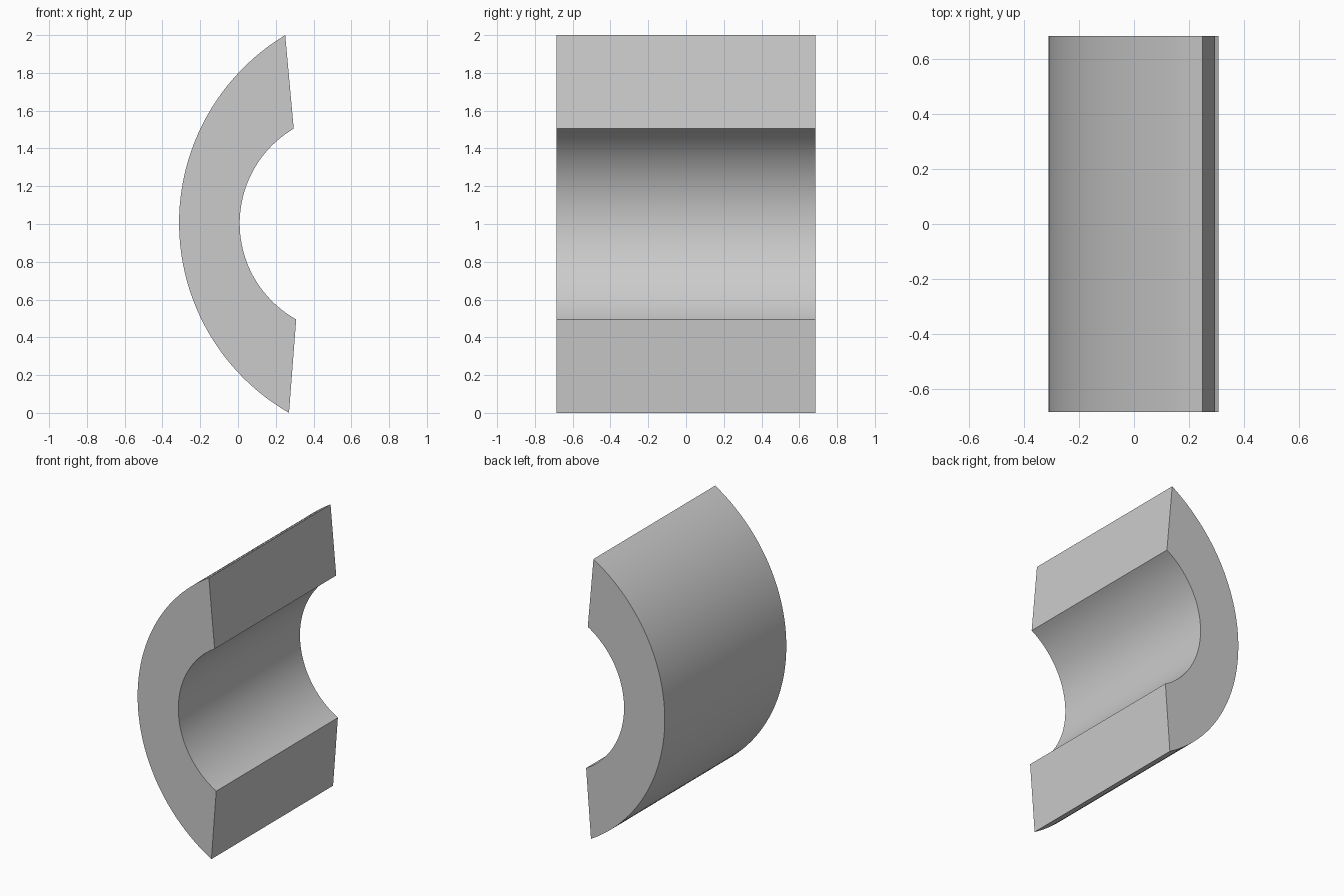
import bpy, bmesh, math
from mathutils import Vector

cube = bpy.data.objects.get("Cube")
if cube:
    bpy.data.objects.remove(cube, do_unlink=True)


def arc(a, b, c, steps):
    """Points on the circle from a through b to c, as (x, z)."""
    a, b, c = Vector(a), Vector(b), Vector(c)
    d = 2 * (a.x * (b.y - c.y) + b.x * (c.y - a.y) + c.x * (a.y - b.y))
    aa, bb, cc = a.length_squared, b.length_squared, c.length_squared
    centre = Vector(((aa * (b.y - c.y) + bb * (c.y - a.y) + cc * (a.y - b.y)) / d,
                     (aa * (c.x - b.x) + bb * (a.x - c.x) + cc * (b.x - a.x)) / d))
    radius = (a - centre).length
    # The arcs bulge towards -x, so angles run through pi
    start, end = [math.atan2(p.y - centre.y, p.x - centre.x) % math.tau for p in (a, c)]
    angles = [start + (end - start) * i / steps for i in range(steps + 1)]
    return [(centre.x + radius * math.cos(t), centre.y + radius * math.sin(t))
            for t in angles]


# Crescent cross-section: outer arc downwards, inner arc back up
half_depth = 0.685
outer = arc((0.25, 2.0), (-0.312, 1.0), (0.27, 0.0), 48)
inner = arc((0.295, 1.505), (0.009, 1.0), (0.308, 0.495), 48)
profile = outer + inner[::-1]

# Extrude the section from front to back
bm = bmesh.new()
face = bm.faces.new([bm.verts.new((x, -half_depth, z)) for x, z in profile])
extruded = bmesh.ops.extrude_face_region(bm, geom=[face], use_keep_orig=True)
new_verts = [v for v in extruded["geom"] if isinstance(v, bmesh.types.BMVert)]
bmesh.ops.translate(bm, verts=new_verts, vec=(0, 2 * half_depth, 0))
bmesh.ops.recalc_face_normals(bm, faces=bm.faces)
mesh = bpy.data.meshes.new("half_bearing_shell")
bm.to_mesh(mesh)
bm.free()
shell = bpy.data.objects.new("half_bearing_shell", mesh)
bpy.context.collection.objects.link(shell)

# Plain grey finish
grey = bpy.data.materials.new("light_grey")
grey.use_nodes = True
colour = (0.6, 0.6, 0.6, 1)
grey.diffuse_color = colour
grey.node_tree.nodes["Principled BSDF"].inputs["Base Color"].default_value = colour
mesh.materials.append(grey)

# Smooth curved walls, sharp rims
bpy.ops.object.select_all(action="DESELECT")
shell.select_set(True)
bpy.context.view_layer.objects.active = shell
bpy.ops.object.shade_smooth_by_angle(angle=math.radians(30))
